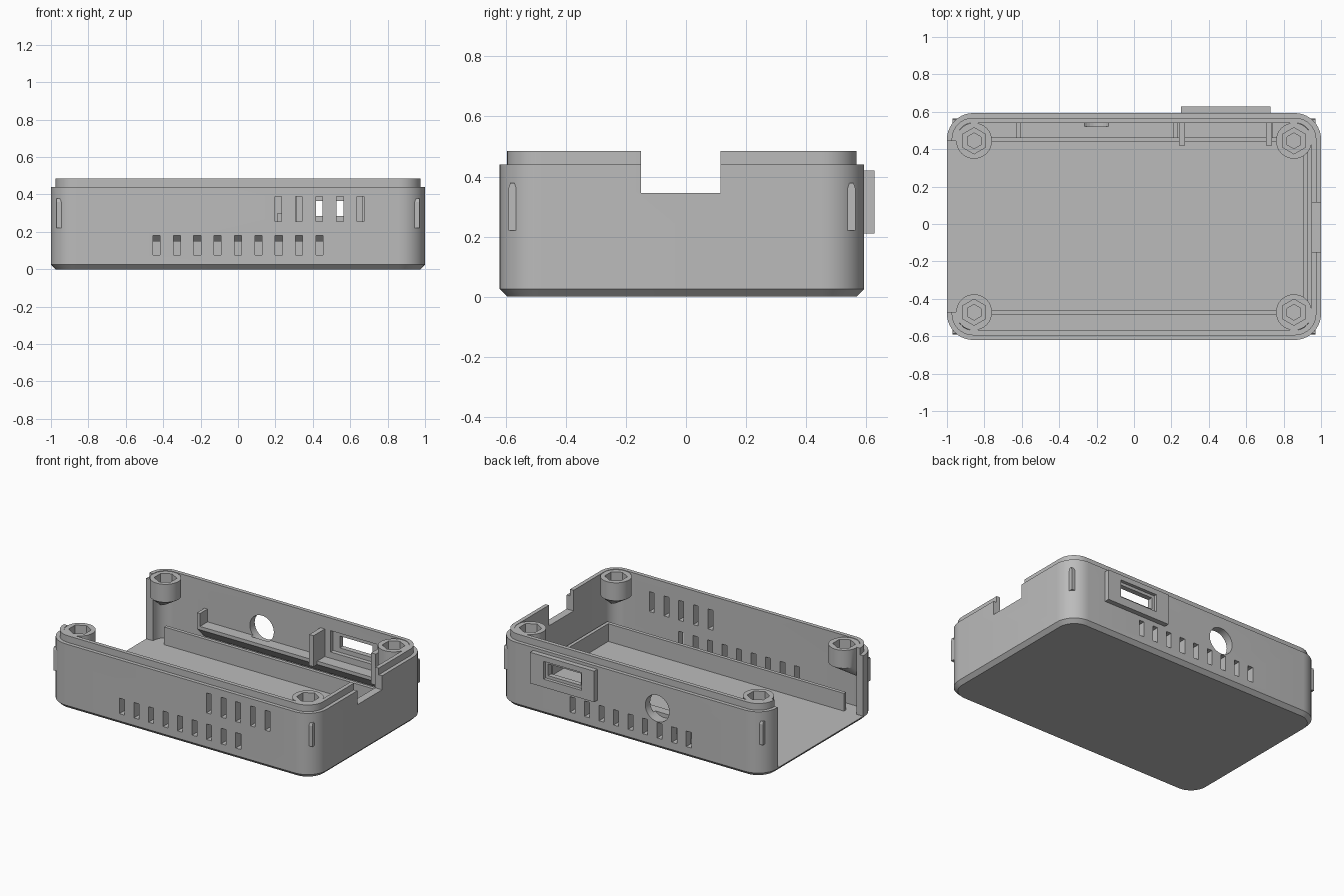
import bpy
import bmesh
from math import sin, cos, pi, radians
from mathutils import Vector

cube = bpy.data.objects.get("Cube")
if cube:
    bpy.data.objects.remove(cube, do_unlink=True)

grey = bpy.data.materials.new("plain grey")
grey.use_nodes = True
grey.diffuse_color = (0.5, 0.5, 0.5, 1)
bsdf = next(n for n in grey.node_tree.nodes if n.type == 'BSDF_PRINCIPLED')
bsdf.inputs["Base Color"].default_value = grey.diffuse_color

FRONT, BACK, FLOOR, RIM, TOP = -0.62, 0.593, 0.03, 0.44, 0.485


def loft(name, rings):
    """Skin equal-length rings of points and cap both ends."""
    bm = bmesh.new()
    loops = [[bm.verts.new(p) for p in ring] for ring in rings]
    n = len(loops[0])
    for a, b in zip(loops, loops[1:]):
        for i in range(n):
            j = (i + 1) % n
            bm.faces.new((a[i], a[j], b[j], b[i]))
    bm.faces.new(loops[0][::-1])
    bm.faces.new(loops[-1])
    bmesh.ops.recalc_face_normals(bm, faces=bm.faces)
    mesh = bpy.data.meshes.new(name)
    bm.to_mesh(mesh)
    bm.free()
    mesh.materials.append(grey)
    ob = bpy.data.objects.new(name, mesh)
    bpy.context.collection.objects.link(ob)
    return ob


def box(name, x, y, z):
    corners = [(x[0], y[0]), (x[1], y[0]), (x[1], y[1]), (x[0], y[1])]
    return loft(name, [[(*c, h) for c in corners] for h in z])


def circle(cx, cy, r, z, n=32):
    return [(cx + r * cos(2 * pi * i / n), cy + r * sin(2 * pi * i / n), z) for i in range(n)]


def rounded(inset, z, radius=0.14, steps=10):
    """Outline of the case, moved inwards by inset."""
    pts = []
    for q, (sx, sy) in enumerate([(1, 1), (-1, 1), (-1, -1), (1, -1)]):
        cx = sx * (1 - radius)
        cy = BACK - radius if sy > 0 else FRONT + radius
        for i in range(steps + 1):
            a = (q + i / steps) * pi / 2
            pts.append((cx + (radius - inset) * cos(a), cy + (radius - inset) * sin(a), z))
    return pts


def cut(cutter, *targets):
    cutter.hide_render = True
    for ob in targets:
        mod = ob.modifiers.new("cut", 'BOOLEAN')
        mod.operation, mod.solver, mod.object = 'DIFFERENCE', 'EXACT', cutter
        bpy.context.view_layer.objects.active = ob
        bpy.ops.object.modifier_apply(modifier=mod.name)
    bpy.data.objects.remove(cutter, do_unlink=True)


# Case: chamfered base, walls, stepped lip and hollow inside
case = loft("case", [rounded(0.025, 0), rounded(0, 0.025), rounded(0, RIM), rounded(0.025, RIM),
                     rounded(0.025, TOP), rounded(0.052, TOP), rounded(0.052, FLOOR)])

# Open left end and cable notch
cut(box("end_cutter", (-1.1, -0.925), (-0.47, 0.445), (FLOOR, 0.6)), case)
cut(box("notch_cutter", (0.935, 1.1), (-0.15, 0.115), (0.345, 0.6)), case)

# Low vents through front and back, high vents through front only
for i in range(9):
    x = (i - 4) * 0.109
    cut(box("vent_cutter", (x - 0.019, x + 0.019), (-0.7, 0.7), (0.075, 0.18)), case)
for i in range(5):
    x = 0.215 + i * 0.11
    cut(box("vent_cutter", (x - 0.018, x + 0.018), (-0.7, -0.5), (0.255, 0.39)), case)

# Board shelf on the back wall, with sloping underside
profile = [(0.541, 0.11), (0.46, 0.19), (0.46, 0.213), (0.541, 0.213)]
shelf = loft("board_shelf", [[(x, y, z) for y, z in profile] for x in (-0.63, 0.74)])
for name, x, y, top in [("shelf_end_tab", (-0.63, -0.607), 0.46, 0.3),
                        ("shelf_middle_tab", (0.21, 0.233), 0.46, 0.3),
                        ("socket_tab_inner", (0.24, 0.272), 0.42, 0.4),
                        ("socket_tab_outer", (0.705, 0.738), 0.42, 0.4)]:
    box(name, x, (y, 0.541), (0.19, top))

# Round opening through the back wall
hole = loft("hole_cutter", [[(px, y, pz) for px, pz, _ in circle(-0.2, 0.275, 0.09, 0)]
                            for y in (0.52, 0.7)])
cut(hole, case, shelf)

# Socket plate with stepped slot
plate = box("socket_plate", (0.25, 0.73), (0.59, 0.627), (0.21, 0.42))
cut(box("slot_cutter", (0.365, 0.61), (0.5, 0.7), (0.285, 0.365)), case, plate)
cut(box("slot_cutter", (0.345, 0.63), (0.605, 0.7), (0.265, 0.385)), plate)
cut(box("slot_cutter", (0.315, 0.665), (0.5, 0.57), (0.255, 0.4)), case)

# Low ribs on the floor
RIB = (FLOOR - 0.005, 0.15)
box("front_rib", (-0.86, 0.93), (-0.487, -0.463), RIB)
box("back_rib", (-0.86, 0.93), (0.438, 0.462), RIB)
box("right_rib", (0.907, 0.93), (-0.463, 0.438), RIB)

# Screw bosses with nut pockets, and latch bumps at the corners
for sx, side in ((1, "left"), (-1, "right")):
    for sy, end, cy, edge in ((1, "back", 0.445, BACK), (-1, "front", -0.472, FRONT)):
        cx = sx * 0.855
        boss = loft(f"{end}_{side}_boss", [
            circle(cx + sx * 0.07, cy + sy * 0.07, 0.02, 0.26),
            circle(cx, cy, 0.096, 0.36), circle(cx, cy, 0.096, TOP - 0.003)])
        for r, low in ((0.07, 0.42), (0.042, 0.37)):
            cut(loft("nut_cutter", [[Vector((cx, cy, 0)) + Vector((-p[1], p[0], z))
                                     for p in circle(0, 0, r, 0, 6)] for z in (low, 0.6)]), boss)
        bx, by = sx * 0.958, edge - sy * 0.042
        arch = [(-0.013, 0.22), (0.013, 0.22), (0.013, 0.36), (0.007, 0.378),
                (-0.007, 0.378), (-0.013, 0.36)]
        loft(f"{end}_{side}_latch_bump",
             [[(bx + d, by + o, z) for o, z in arch] for d in (-0.013, 0.013)])

# Smooth the rounded parts and keep edges sharp
bpy.ops.object.select_all(action='DESELECT')
for ob in bpy.context.collection.objects:
    if ob.type == 'MESH' and (ob == case or ob.name.endswith("boss")):
        ob.select_set(True)
        bpy.context.view_layer.objects.active = ob
bpy.ops.object.shade_smooth_by_angle(angle=radians(25))
